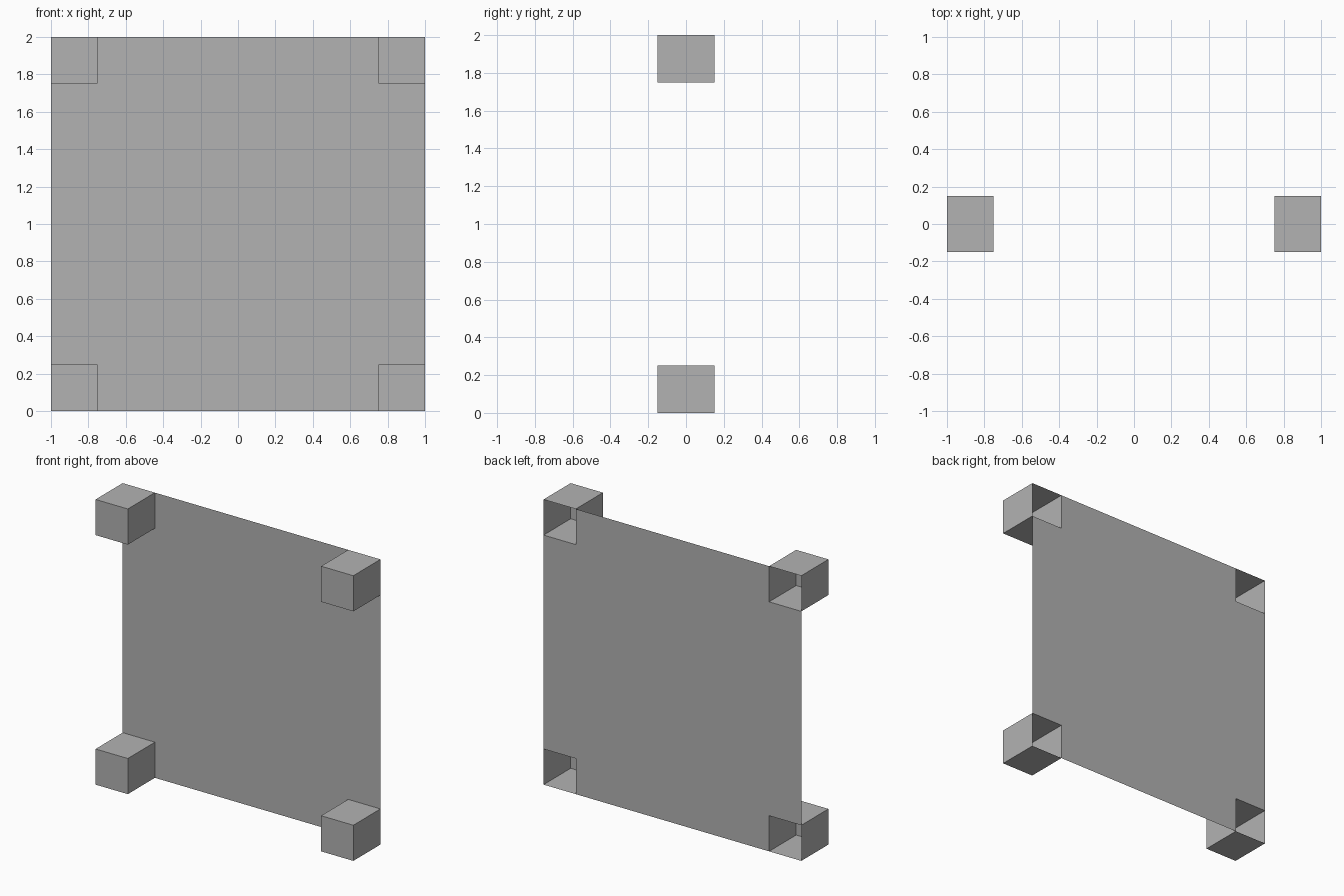
import bpy, bmesh
from mathutils import Matrix, Vector

cube = bpy.data.objects.get("Cube")
if cube:
    bpy.data.objects.remove(cube, do_unlink=True)

HALF = 1.0      # half width of the panel
BOX = 0.25      # width and height of a corner box
BACK = 0.15     # panel plane; boxes reach the same distance forward

grey = bpy.data.materials.new("plain_grey")
grey.use_nodes = True
colour = (0.448, 0.448, 0.448, 1)
grey.diffuse_color = colour
grey.node_tree.nodes["Principled BSDF"].inputs["Base Color"].default_value = colour


def finish(name, bm):
    mesh = bpy.data.meshes.new(name)
    bm.to_mesh(mesh)
    bm.free()
    mesh.materials.append(grey)
    obj = bpy.data.objects.new(name, mesh)
    bpy.context.collection.objects.link(obj)


# Thin back panel with a square notch at each corner
bm = bmesh.new()
inner = HALF - BOX
outline = []
for sx, sz in ((1, 1), (-1, 1), (-1, -1), (1, -1)):
    notch = [(HALF, inner), (inner, inner), (inner, HALF)]
    if sx * sz < 0:
        notch.reverse()
    outline += [(sx * x, BACK, HALF + sz * z) for x, z in notch]
face = bm.faces.new([bm.verts.new(p) for p in outline])
face.normal_update()
if face.normal.y > 0:
    face.normal_flip()
bmesh.ops.triangulate(bm, faces=[face])
finish("back_panel", bm)

# Hollow corner boxes, open at the back
for side, sx in (("left", 1), ("right", -1)):
    for level, sz in (("top", 1), ("bottom", -1)):
        bm = bmesh.new()
        centre = Vector((sx * (HALF - BOX / 2), 0, HALF + sz * (HALF - BOX / 2)))
        size = Matrix.Diagonal((BOX, 2 * BACK, BOX, 1))
        bmesh.ops.create_cube(bm, size=1, matrix=Matrix.Translation(centre) @ size)
        opening = [f for f in bm.faces if f.calc_center_median().y > BACK - 0.01]
        bmesh.ops.delete(bm, geom=opening, context="FACES")
        finish(f"{level}_{side}_corner_box", bm)
